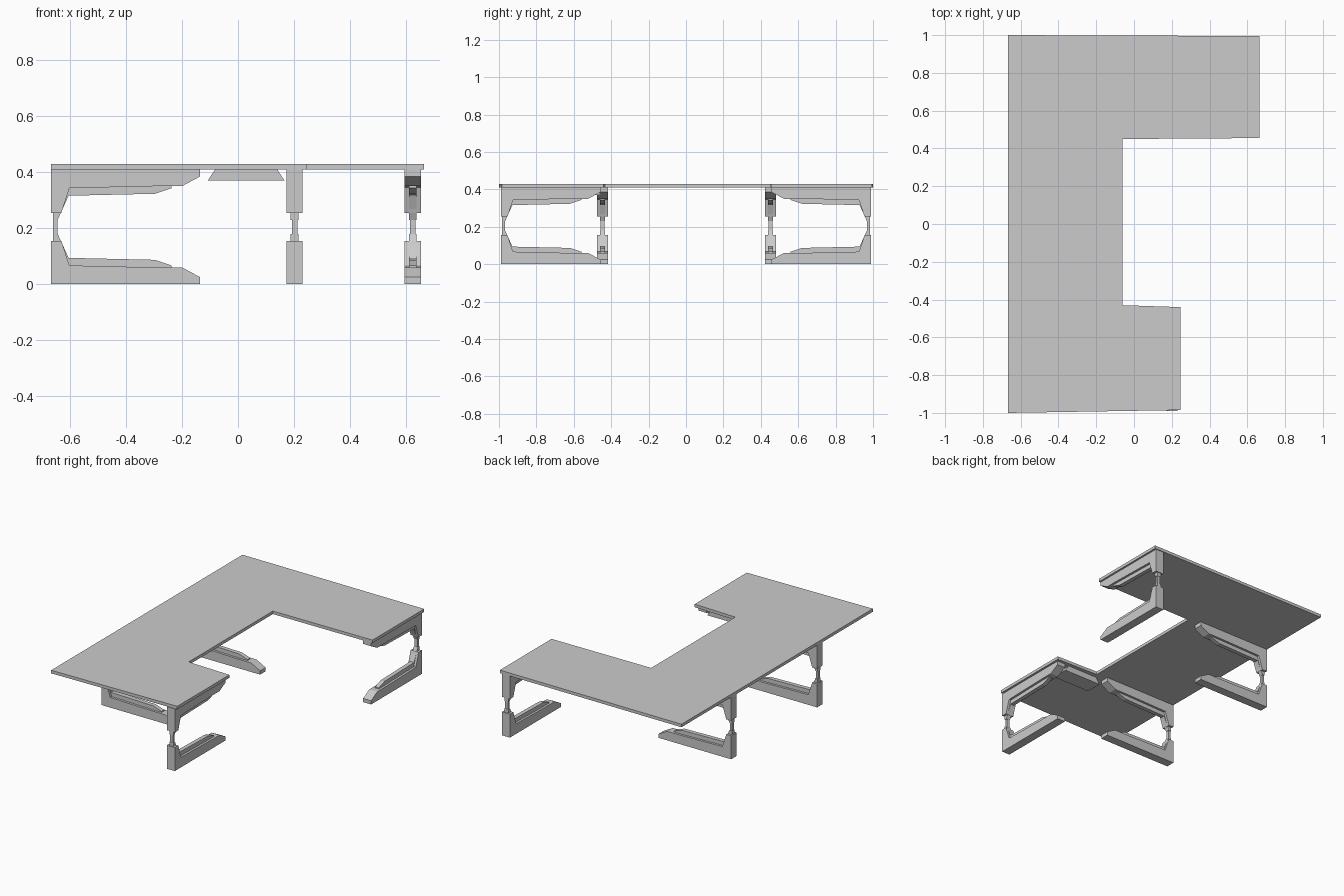
import bpy
import bmesh
from mathutils import Vector

if "Cube" in bpy.data.objects:
    bpy.data.objects.remove(bpy.data.objects["Cube"])


def extrude(name, profile, to_world, a, b):
    """Prism: 2D profile mapped to space between depths a and b."""
    bm = bmesh.new()
    face = bm.faces.new([bm.verts.new(to_world(u, v, a)) for u, v in profile])
    offset = Vector(to_world(0, 0, b)) - Vector(to_world(0, 0, a))
    new = bmesh.ops.extrude_face_region(bm, geom=[face])
    verts = [g for g in new["geom"] if isinstance(g, bmesh.types.BMVert)]
    bmesh.ops.translate(bm, vec=offset, verts=verts)
    bmesh.ops.recalc_face_normals(bm, faces=bm.faces)
    mesh = bpy.data.meshes.new(name)
    bm.to_mesh(mesh)
    bm.free()
    obj = bpy.data.objects.new(name, mesh)
    bpy.context.collection.objects.link(obj)
    return obj


# U-shaped top with one long and one short wing
top = [(-0.667, 1), (0.665, 0.995), (0.665, 0.455), (-0.06, 0.45),
       (-0.06, -0.43), (0.245, -0.44), (0.245, -0.985), (-0.667, -1)]
extrude("tabletop", top, lambda u, v, d: (u, v, d), 0.41, 0.43)

# C-shaped leg profiles: u runs from the post to the arm tip, v is height
ARM = [(0, 0.41), (0.532, 0.41), (0.532, 0.385), (0.467, 0.35),
       (0.37, 0.35), (0.065, 0.343), (0.036, 0.255), (0, 0.255)]
RIB = [(0.006, 0.39), (0.43, 0.39), (0.43, 0.343), (0.37, 0.323),
       (0.062, 0.316), (0.023, 0.23), (0.006, 0.23)]
CORE = [(0.007, 0.17), (0.022, 0.17), (0.022, 0.24), (0.007, 0.24)]
LEG_MID = 0.205


def leg(name, origin, direction):
    ox, oy = origin
    dx, dy = direction

    def place(u, v, d):
        return (ox + dx * u - dy * d, oy + dy * u + dx * d, v)

    for part, profile, half in (("arm", ARM, 0.029), ("rib", RIB, 0.014)):
        flipped = [(u, 2 * LEG_MID - v) for u, v in profile]
        extrude(f"{name}_upper_{part}", profile, place, -half, half)
        extrude(f"{name}_lower_{part}", flipped, place, -half, half)
    extrude(f"{name}_column", CORE, place, -0.010, 0.010)


leg("front_side_leg", (-0.667, -0.446), (1, 0))
leg("back_side_leg", (-0.667, 0.452), (1, 0))
leg("front_wing_leg", (0.202, -0.99), (0, 1))
leg("back_wing_leg", (0.624, 0.99), (0, -1))

# Small support block under the short wing
block = [(-0.108, 0.37), (0.166, 0.37), (0.14, 0.41), (-0.082, 0.41)]
extrude("support_block", block, lambda u, v, d: (u, d, v), -0.57, -0.46)
